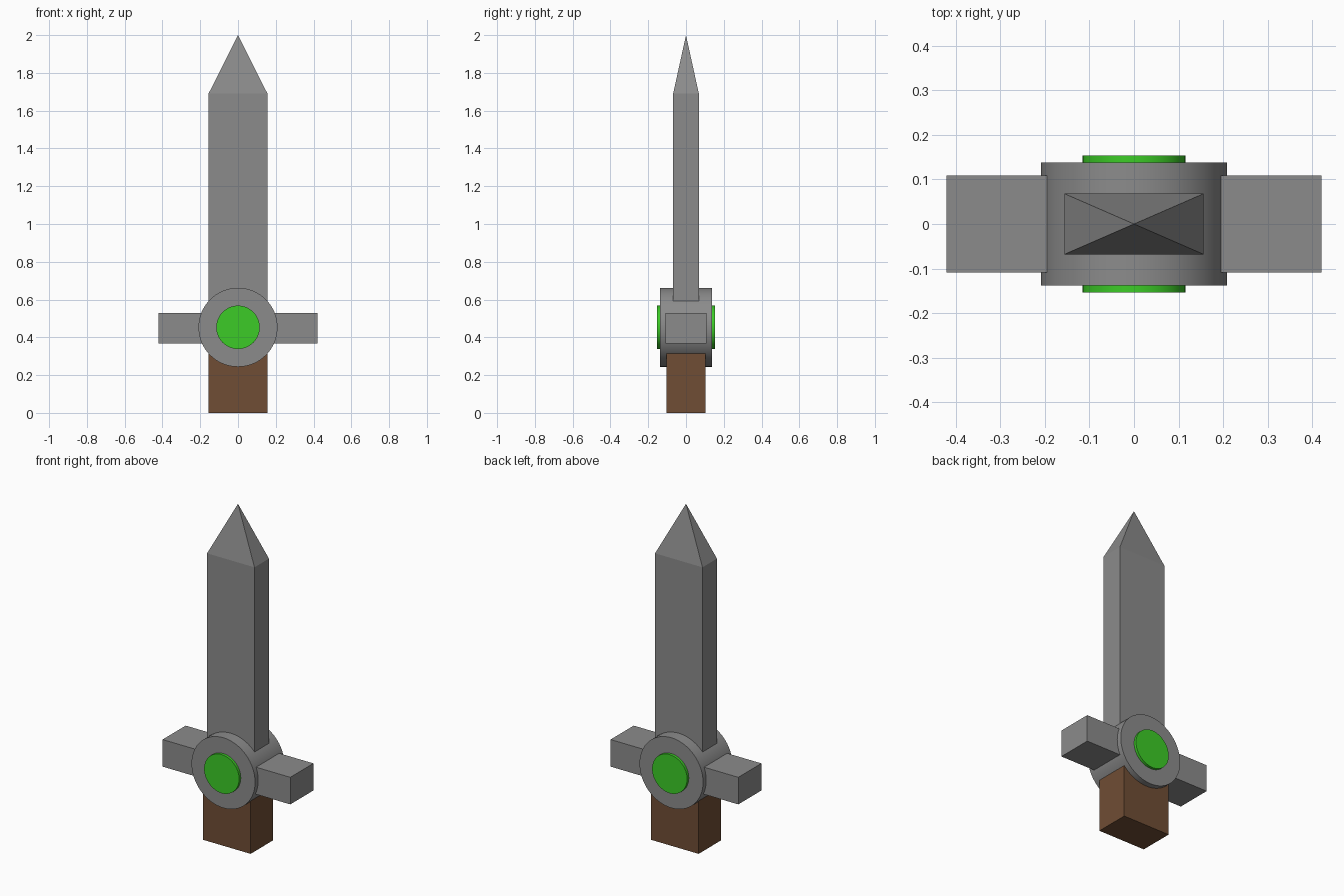
import bpy, bmesh
from math import radians

if "Cube" in bpy.data.objects:
    bpy.data.objects.remove(bpy.data.objects["Cube"])


def material(name, color):
    m = bpy.data.materials.new(name)
    m.diffuse_color = color
    m.use_nodes = True
    m.node_tree.nodes["Principled BSDF"].inputs["Base Color"].default_value = m.diffuse_color
    return m


def box(name, size, center, mat):
    bpy.ops.mesh.primitive_cube_add(size=1, location=center)
    ob = bpy.context.object
    ob.name = name
    ob.scale = size
    bpy.ops.object.transform_apply(location=False, rotation=False, scale=True)
    ob.data.materials.append(mat)
    return ob


def disc(name, radius, y0, y1, mat):
    # Cylinder lying along y, centred on the hub height
    bpy.ops.mesh.primitive_cylinder_add(
        vertices=64, radius=radius, depth=y1 - y0,
        location=(0, (y0 + y1) / 2, HUB_Z), rotation=(radians(90), 0, 0))
    ob = bpy.context.object
    ob.name = name
    ob.data.materials.append(mat)
    bpy.ops.object.shade_smooth_by_angle(angle=radians(30))
    return ob


HUB_Z = 0.453
steel = material("steel", (0.26, 0.26, 0.26, 1))
wood = material("wood", (0.16, 0.075, 0.035, 1))
green = material("green", (0.045, 0.6, 0.02, 1))

# Blade: box whose top face is drawn out to a four-sided point
BLADE_LOW, SHOULDER = 0.455, 1.69
blade = box("blade", (0.312, 0.136, SHOULDER - BLADE_LOW),
            (0, 0, (SHOULDER + BLADE_LOW) / 2), steel)
bm = bmesh.new()
bm.from_mesh(blade.data)
top = max(bm.faces, key=lambda f: f.calc_center_median().z)
tip = bmesh.ops.poke(bm, faces=[top])["verts"][0]
tip.co.z = 2.0 - blade.location.z
bm.normal_update()
bm.to_mesh(blade.data)
bm.free()

# Handle
box("handle", (0.312, 0.208, 0.44), (0, 0, 0.22), wood)

# Cross guard and round hub
box("cross_guard", (0.84, 0.217, 0.161), (0, 0, 0.447), steel)
disc("hub", 0.209, -0.138, 0.138, steel)

# Gem on each face of the hub
disc("gem_front", 0.115, -0.154, -0.12, green)
disc("gem_back", 0.115, 0.12, 0.154, green)
